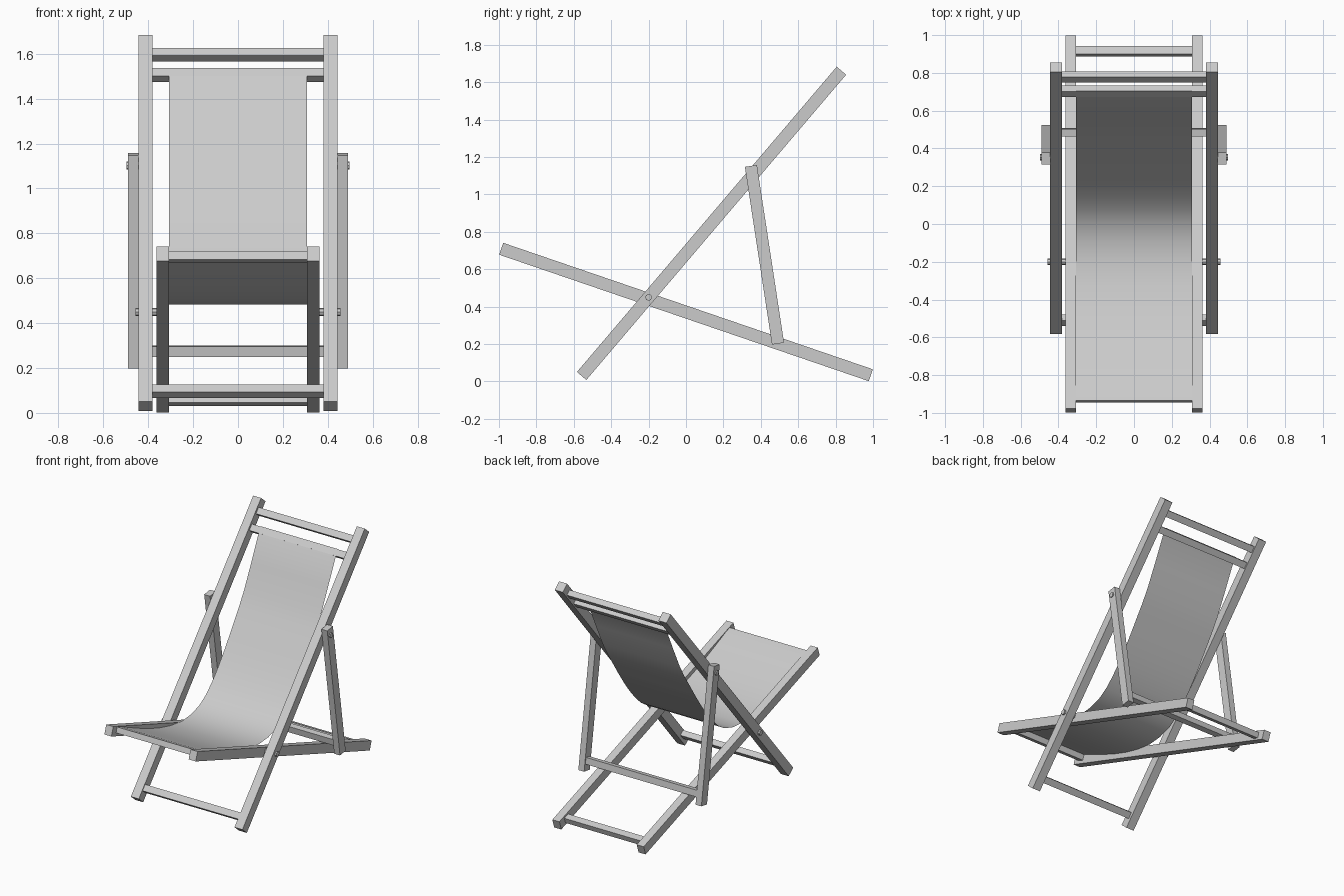
import bpy, bmesh, math
from mathutils import Vector, Matrix

cube = bpy.data.objects.get("Cube")
if cube:
    bpy.data.objects.remove(cube, do_unlink=True)

grey = bpy.data.materials.new("light_grey")
grey.use_nodes = True
grey.diffuse_color = (0.6, 0.6, 0.6, 1)
grey.node_tree.nodes["Principled BSDF"].inputs["Base Color"].default_value = grey.diffuse_color


def finish(name, bm):
    mesh = bpy.data.meshes.new(name)
    bm.to_mesh(mesh)
    bm.free()
    mesh.materials.append(grey)
    obj = bpy.data.objects.new(name, mesh)
    bpy.context.collection.objects.link(obj)
    return obj


def box(name, centre, size, angle):
    """Box whose second axis leans by angle in the side plane."""
    bm = bmesh.new()
    place = Matrix.Translation(centre) @ Matrix.Rotation(angle, 4, 'X')
    bmesh.ops.create_cube(bm, size=1, matrix=place @ Matrix.Diagonal((*size, 1)))
    return finish(name, bm)


def lean(start, end):
    return math.atan2(end[1] - start[1], end[0] - start[0])


def rails(name, start, end, x, width, depth):
    """A mirrored pair of beams between two (y, z) points."""
    a, b = Vector(start), Vector(end)
    mid = (a + b) / 2
    for side, sign in (("left", 1), ("right", -1)):
        box(f"{side}_{name}", (sign * x, mid.x, mid.y),
            (width, (b - a).length, depth), lean(start, end))


def bolts(name, y, z, inner, outer, radius=0.018):
    for side, sign in (("left", 1), ("right", -1)):
        bm = bmesh.new()
        place = Matrix.Translation((sign * (inner + outer) / 2, y, z)) @ Matrix.Rotation(math.pi / 2, 4, 'Y')
        bmesh.ops.create_cone(bm, cap_ends=True, segments=8, radius1=radius, radius2=radius,
                              depth=outer - inner, matrix=place)
        finish(f"{side}_{name}", bm)


# Three hinged frames, as (y, z) end points
back = (-0.558, 0.029), (0.831, 1.661)
seat = (-0.988, 0.709), (0.988, 0.033)
prop = (0.492, 0.202), (0.347, 1.152)
rails("back_rail", *back, 0.412, 0.063, 0.066)
rails("seat_rail", *seat, 0.335, 0.056, 0.067)
rails("prop_strut", *prop, 0.466, 0.046, 0.065)

# Crossbars
for name, half, y, z, frame in (
        ("head_crossbar", 0.385, 0.778, 1.596, back),
        ("canvas_top_crossbar", 0.385, 0.702, 1.505, back),
        ("foot_crossbar", 0.385, -0.51, 0.097, back),
        ("seat_front_crossbar", 0.312, -0.918, 0.695, seat),
        ("seat_rear_crossbar", 0.312, 0.915, 0.057, seat),
        ("prop_crossbar", 0.45, 0.486, 0.275, prop)):
    box(name, (0, y, z), (2 * half, 0.046, 0.04), lean(*frame))

# Hinge bolts
bolts("upper_bolt", 0.353, 1.102, 0.4, 0.497)
bolts("lower_bolt", -0.2, 0.449, 0.32, 0.457)

# Sagging canvas sling: a smooth curve through side-profile points
profile = [Vector(p) for p in (
    (-0.935, 0.722), (-0.891, 0.707), (-0.68, 0.615), (-0.45, 0.53), (-0.2, 0.482),
    (0.0, 0.52), (0.14, 0.63), (0.27, 0.79), (0.395, 0.975), (0.508, 1.155),
    (0.672, 1.5), (0.703, 1.537))]


def smooth_path(pts, steps=2):
    padded = [2 * pts[0] - pts[1], *pts, 2 * pts[-1] - pts[-2]]
    path = []
    for a, b, c, d in zip(padded, padded[1:], padded[2:], padded[3:]):
        for i in range(steps):
            t = i / steps
            path.append(0.5 * (2 * b + (c - a) * t + (2 * a - 5 * b + 4 * c - d) * t ** 2
                               + (3 * b - a - 3 * c + d) * t ** 3))
    return path + [pts[-1]]


# The short ends lie flat on the crossbars, the span between them is curved
path = [profile[0], *smooth_path(profile[1:-1]), profile[-1]]
bm = bmesh.new()
rows = [[bm.verts.new((x, p.x, p.y)) for x in (-0.307, 0.307)] for p in path]
for low, high in zip(rows, rows[1:]):
    bm.faces.new((low[0], low[1], high[1], high[0])).smooth = True
finish("canvas_sling", bm)
